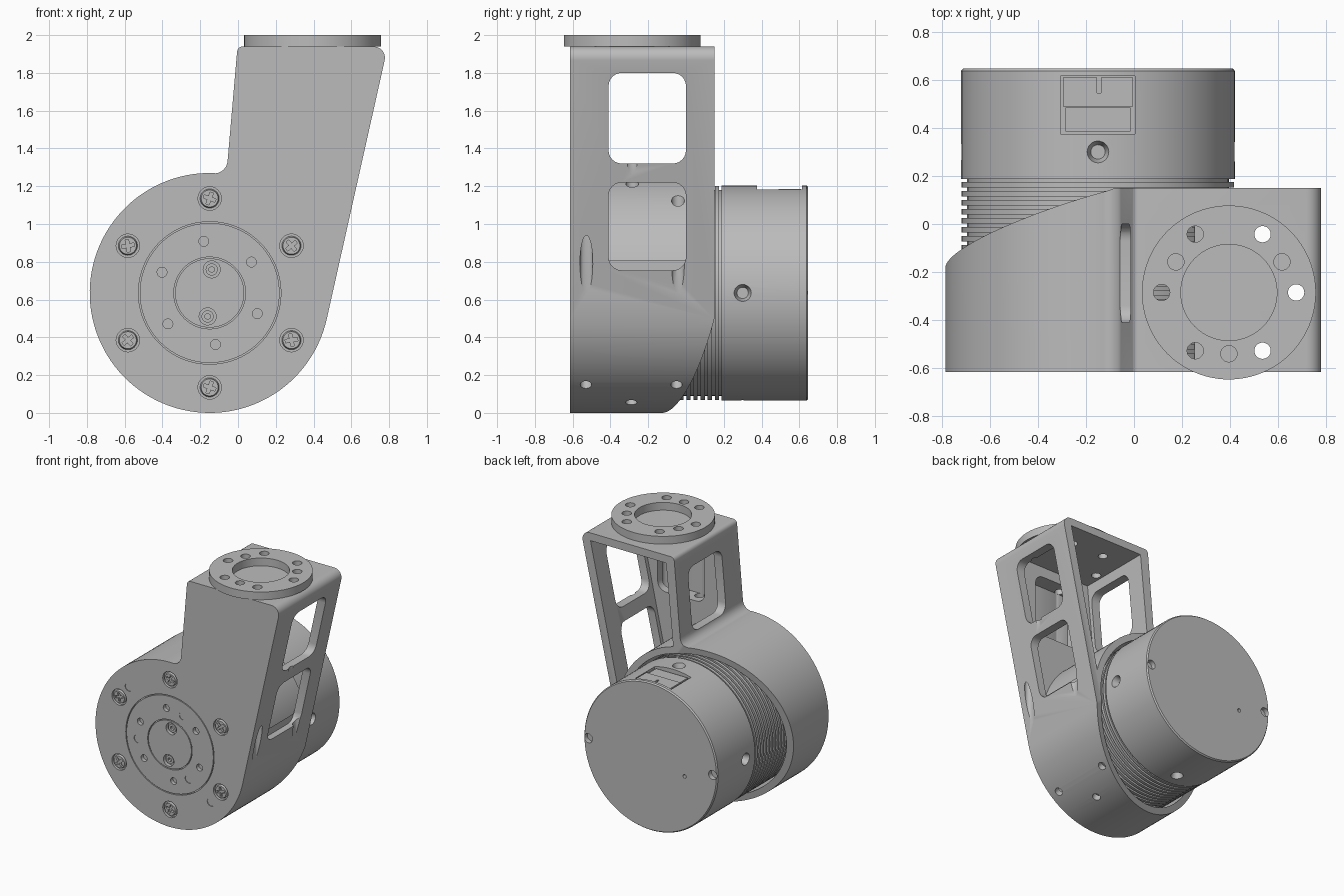
import bpy, bmesh
from math import sin, cos, pi, radians, hypot
from mathutils import Vector

if "Cube" in bpy.data.objects:
    bpy.data.objects.remove(bpy.data.objects["Cube"])

GREY = bpy.data.materials.new("machined grey")
GREY.use_nodes = True
TONE = (0.5, 0.5, 0.5, 1)
GREY.diffuse_color = TONE
GREY.node_tree.nodes["Principled BSDF"].inputs["Base Color"].default_value = TONE

CX, CZ = -0.15, 0.635          # motor axis, runs along y
FRONT, BACK = -0.615, 0.15     # bracket depth
FX, FY = 0.395, -0.285         # flange axis, runs along z


def polar(r, deg, cx=CX, cz=CZ):
    return cx + r * cos(radians(deg)), cz + r * sin(radians(deg))


def arc(r, start, end, steps, cx=CX, cz=CZ):
    return [polar(r, start + (end - start) * i / steps, cx, cz) for i in range(steps + 1)]


def finish(bm, name):
    bmesh.ops.recalc_face_normals(bm, faces=bm.faces)
    mesh = bpy.data.meshes.new(name)
    bm.to_mesh(mesh)
    bm.free()
    mesh.materials.append(GREY)
    ob = bpy.data.objects.new(name, mesh)
    bpy.context.collection.objects.link(ob)
    return ob


def cyl(bm, r, a, b, n=24, r2=None):
    a, b = Vector(a), Vector(b)
    d = b - a
    mat = d.to_track_quat('Z', 'Y').to_matrix().to_4x4()
    mat.translation = (a + b) / 2
    bmesh.ops.create_cone(bm, cap_ends=True, segments=n, radius1=r,
                          radius2=r if r2 is None else r2, depth=d.length, matrix=mat)


def box(bm, lo, hi):
    verts = bmesh.ops.create_cube(bm, size=1)["verts"]
    for v in verts:
        v.co = [l + (c + 0.5) * (h - l) for c, l, h in zip(v.co, lo, hi)]


def prism(bm, pts, lo, hi, axis):
    """Extrude a 2D outline along x or y."""
    def place(p, t):
        return (t, *p) if axis == 'x' else (p[0], t, p[1])
    a, b = ([bm.verts.new(place(p, t)) for p in pts] for t in (lo, hi))
    bm.faces.new(a)
    bm.faces.new(b[::-1])
    for i in range(len(pts)):
        bm.faces.new((a[i - 1], a[i], b[i], b[i - 1]))


def rounded(u0, u1, v0, v1, r):
    corners = [(u1 - r, v1 - r), (u0 + r, v1 - r), (u0 + r, v0 + r), (u1 - r, v0 + r)]
    return [p for k, c in enumerate(corners) for p in arc(r, 90 * k, 90 * k + 90, 6, *c)]


def lathe(bm, profile, n=96, closed=False):
    """Turn (radius, y) points around the motor axis."""
    rings = []
    for r, y in profile:
        ring = []
        for i in range(n):
            x, z = polar(r, 360 * i / n)
            ring.append(bm.verts.new((x, y, z)))
        rings.append(ring)
    pairs = list(zip(rings, rings[1:])) + ([(rings[-1], rings[0])] if closed else [])
    for a, b in pairs:
        for i in range(n):
            bm.faces.new((a[i - 1], a[i], b[i], b[i - 1]))
    if not closed:
        bm.faces.new(rings[0])
        bm.faces.new(rings[-1])


def cut(ob, bm):
    """Subtract the cutter mesh and bake the result."""
    cutter = finish(bm, "cutter")
    cutter.hide_render = True
    mod = ob.modifiers.new("cut", 'BOOLEAN')
    mod.operation, mod.object, mod.solver, mod.use_self = 'DIFFERENCE', cutter, 'EXACT', True
    graph = bpy.context.evaluated_depsgraph_get()
    mesh = bpy.data.meshes.new_from_object(ob.evaluated_get(graph))
    ob.modifiers.clear()
    ob.data = mesh
    bpy.data.objects.remove(cutter)


def smooth(ob):
    bpy.ops.object.select_all(action='DESELECT')
    ob.select_set(True)
    bpy.context.view_layer.objects.active = ob
    bpy.ops.object.shade_smooth_by_angle(angle=radians(30))


# Bracket: round housing flowing into a leaning arm, sliced obliquely at the back
outline = (arc(0.635, 88, 347.5, 80) + arc(0.06, -12, 90, 6, 0.718, 1.88)
           + arc(0.03, 90, 175, 4, 0.025, 1.91)
           + arc(0.07, -5, -85, 6, -0.125, 1.338))
bm = bmesh.new()
prism(bm, outline, FRONT, BACK, 'y')
bmesh.ops.recalc_face_normals(bm, faces=bm.faces)
res = bmesh.ops.bisect_plane(bm, geom=bm.verts[:] + bm.edges[:] + bm.faces[:],
                             plane_co=(0, -0.084, 0), plane_no=(-0.286, 1, -0.2),
                             clear_outer=True)
rim = [e for e in res["geom_cut"] if isinstance(e, bmesh.types.BMEdge)]
bmesh.ops.edgeloop_fill(bm, edges=rim)
bracket = finish(bm, "bracket")

# Bore for the motor
bm = bmesh.new()
cyl(bm, 0.585, (CX, -0.57, CZ), (CX, 1, CZ), 96)
cut(bracket, bm)

# Hollow arm, open to the back
bm = bmesh.new()
prism(bm, arc(0.635, 13, 76, 24) + [(0.065, 1.88), (0.71, 1.88)], -0.44, 0.4, 'y')
cut(bracket, bm)
bm = bmesh.new()
prism(bm, rounded(0.15, 0.55, 1.32, 1.8, 0.07), -0.56, -0.4, 'y')
cut(bracket, bm)

# Side windows
bm = bmesh.new()
prism(bm, rounded(-0.41, 0, 1.32, 1.8, 0.07), -0.5, 1, 'x')
prism(bm, rounded(-0.41, 0, 0.755, 1.22, 0.07), 0.475, 1, 'x')
cut(bracket, bm)

# Bolt circle drilled down through the arm
bm = bmesh.new()
for a in range(0, 360, 60):
    x, y = polar(0.28, a, FX, FY)
    cyl(bm, 0.034, (x, y, 0.6 if x > FX else 1.06), (x, y, 2.2))
cut(bracket, bm)

# Radial holes low on the housing
bm = bmesh.new()
for a, y in ((-50, -0.53), (-50, -0.05), (-66, -0.29)):
    (x0, z0), (x1, z1) = polar(0.5, a), polar(0.7, a)
    cyl(bm, 0.03, (x0, y, z0), (x1, y, z1))
cut(bracket, bm)

# Front face: ring grooves, screw seats and pin holes
bm = bmesh.new()
for r in (0.37, 0.183):
    lathe(bm, [(r, -0.7), (r + 0.007, -0.7), (r + 0.007, -0.6), (r, -0.6)], closed=True)


def front_hole(r, radius, deg, depth):
    x, z = polar(radius, deg)
    cyl(bm, r, (x, FRONT - 0.05, z), (x, FRONT + depth, z))


for k in range(6):
    front_hole(0.062, 0.5, 90 + 60 * k, 0.02)
    front_hole(0.026, 0.275, 96.5 + 60 * k, 0.03)
for k in range(3):
    front_hole(0.032, 0.275, 66 + 120 * k, 0.004)
for a in (135, 315):
    front_hole(0.032, 0.495, a, 0.004)
    front_hole(0.045, 0.125, a - 50, 0.03)
cut(bracket, bm)
smooth(bracket)

# Cross-head screws, one mesh shared by all
bm = bmesh.new()
cyl(bm, 0.045, (0, -0.002, 0), (0, 0.03, 0), 32, 0.054)
screw = finish(bm, "front_screw")
bm = bmesh.new()
box(bm, (-0.033, -0.1, -0.009), (0.033, 0.014, 0.009))
box(bm, (-0.009, -0.1, -0.033), (0.009, 0.014, 0.033))
cut(screw, bm)
smooth(screw)
for k in range(6):
    ob = screw if k == 0 else screw.copy()
    if k:
        bpy.context.collection.objects.link(ob)
    x, z = polar(0.5, 90 + 60 * k)
    ob.location = (x, FRONT + 0.002, z)
    ob.rotation_euler.y = radians(20 + 60 * k)

# Small socket screws in the hub
for k, a in enumerate((85, 265)):
    bm = bmesh.new()
    x, z = polar(0.125, a)
    cyl(bm, 0.032, (x, FRONT + 0.012, z), (x, FRONT + 0.035, z))
    hub = finish(bm, "hub_screw_%d" % (k + 1))
    bm = bmesh.new()
    cyl(bm, 0.016, (x, FRONT - 0.1, z), (x, FRONT + 0.03, z), 6)
    cut(hub, bm)
    smooth(hub)

# Motor: finned barrel and plain rear cover
PITCH = 0.0375
profile = [(0.545, -0.568)]
for k in range(20):
    y = -0.56 + k * PITCH
    profile += [(0.545, y), (0.567, y), (0.567, y + 0.022), (0.545, y + 0.022)]
profile += [(0.545, 0.187), (0.57, 0.187), (0.57, 0.637), (0.562, 0.647)]
bm = bmesh.new()
lathe(bm, profile)
motor = finish(bm, "motor")
bm = bmesh.new()
for a in range(0, 360, 90):
    (x0, z0), (x1, z1) = polar(0.52, a), polar(0.6, a)
    cyl(bm, 0.03, (x0, 0.3, z0), (x1, 0.3, z1), 24, 0.055)
for x in (-0.53, 0.53):
    cyl(bm, 0.035, (CX + x, 0.61, CZ), (CX + x, 0.7, CZ))
cyl(bm, 0.014, (CX - 0.29, 0.6, 0.56), (CX - 0.29, 0.7, 0.56))
box(bm, (-0.305, 0.375, 1.165), (0.005, 0.615, 1.4))
cut(motor, bm)
smooth(motor)

# Socket cover in the recess on top, with a key slot
bm = bmesh.new()
box(bm, (-0.295, 0.49, 1.16), (-0.005, 0.61, 1.185))
box(bm, (-0.285, 0.385, 1.16), (-0.015, 0.485, 1.178))
cover = finish(bm, "socket_cover")
bm = bmesh.new()
box(bm, (-0.154, 0.545, 1.17), (-0.138, 0.7, 1.3))
cut(cover, bm)

# Top flange ring
bm = bmesh.new()
cyl(bm, 0.362, (FX, FY, 1.939), (FX, FY, 2), 96)
flange = finish(bm, "top_flange")
bm = bmesh.new()
cyl(bm, 0.2, (FX, FY, 1.8), (FX, FY, 2.2), 64)
cut(flange, bm)
bm = bmesh.new()
for radius, start, step in ((0.28, 0, 60), (0.255, 30, 120)):
    for a in range(start, 360, step):
        x, y = polar(radius, a, FX, FY)
        cyl(bm, 0.034, (x, y, 1.8), (x, y, 2.2))
cut(flange, bm)
smooth(flange)
